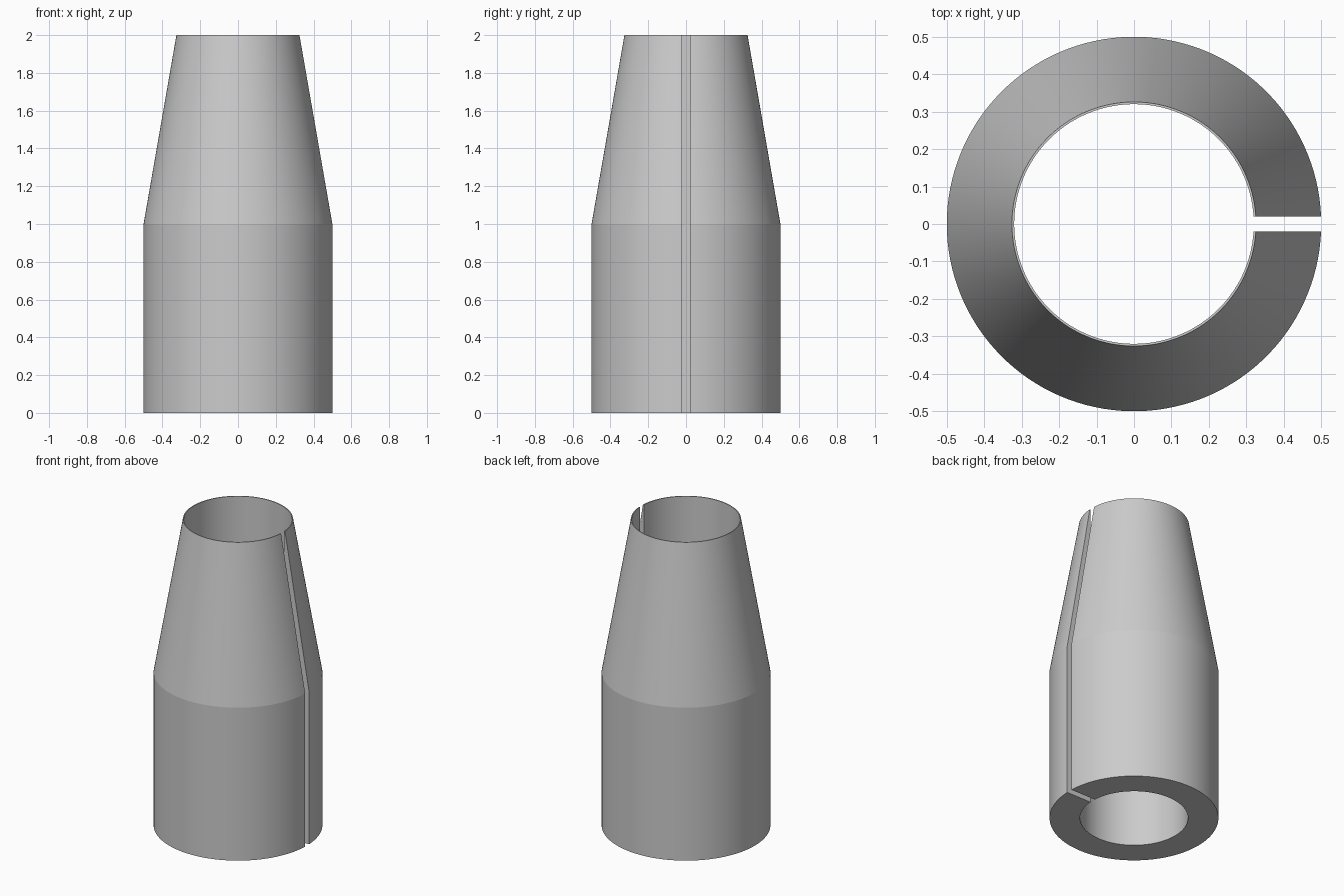
import bpy, bmesh, math

cube = bpy.data.objects.get("Cube")
if cube:
    bpy.data.objects.remove(cube, do_unlink=True)

# Plain grey metal
metal = bpy.data.materials.new("grey_metal")
metal.use_nodes = True
grey = (0.6, 0.6, 0.6, 1.0)
metal.diffuse_color = grey
metal.node_tree.nodes["Principled BSDF"].inputs["Base Color"].default_value = grey

SEGMENTS = 128
HALF_SLIT = 0.02
BORE = 0.32
# Wall cross-section as (radius, height): straight bore, cylinder below, taper above
PROFILE = [(BORE, 0), (0.5, 0), (0.5, 1), (0.326, 2), (BORE, 2)]


def arc_point(bm, radius, z, step):
    """Point on an arc whose two ends lie on the parallel slit walls."""
    start = math.asin(HALF_SLIT / radius)
    angle = start + (2 * math.pi - 2 * start) * step / SEGMENTS
    return bm.verts.new((radius * math.cos(angle), radius * math.sin(angle), z))


# Sweep the section around the axis, leaving the slit open on +x
bm = bmesh.new()
rings = [[arc_point(bm, r, z, i) for r, z in PROFILE] for i in range(SEGMENTS + 1)]
count = len(PROFILE)
for a, b in zip(rings, rings[1:]):
    for j in range(count):
        k = (j + 1) % count
        bm.faces.new((a[j], a[k], b[k], b[j]))

# Flat slit walls
bm.faces.new(rings[0])
bm.faces.new(rings[-1])
bmesh.ops.recalc_face_normals(bm, faces=bm.faces[:])

mesh = bpy.data.meshes.new("split_tapered_sleeve")
bm.to_mesh(mesh)
bm.free()
mesh.materials.append(metal)
sleeve = bpy.data.objects.new("split_tapered_sleeve", mesh)
bpy.context.collection.objects.link(sleeve)

# Smooth round walls, crisp rims and slit edges
bpy.ops.object.select_all(action="DESELECT")
sleeve.select_set(True)
bpy.context.view_layer.objects.active = sleeve
bpy.ops.object.shade_smooth_by_angle(angle=math.radians(8))
